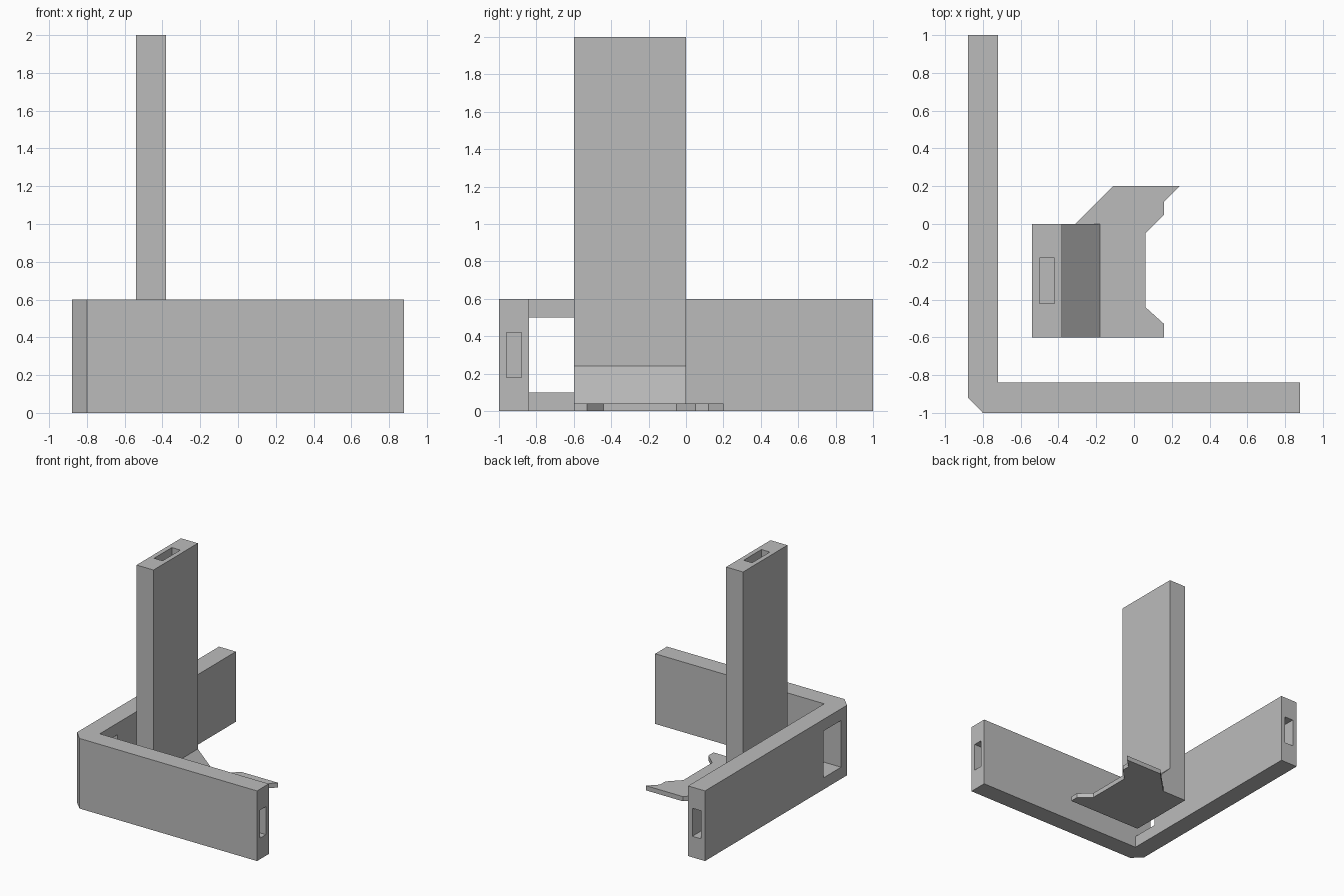
import bpy
import bmesh
from mathutils import Vector

cube = bpy.data.objects.get("Cube")
if cube:
    bpy.data.objects.remove(cube, do_unlink=True)

GREY = 0.5
grey = bpy.data.materials.new("plain grey")
grey.use_nodes = True
grey.diffuse_color = (GREY, GREY, GREY, 1)
grey.node_tree.nodes["Principled BSDF"].inputs["Base Color"].default_value = (GREY, GREY, GREY, 1)


def prism(name, outline, place, sweep):
    """Extrude a flat outline; place maps each outline pair into space."""
    bm = bmesh.new()
    face = bm.faces.new([bm.verts.new(place(a, b)) for a, b in outline])
    new = bmesh.ops.extrude_face_region(bm, geom=[face])["geom"]
    verts = [v for v in new if isinstance(v, bmesh.types.BMVert)]
    bmesh.ops.translate(bm, verts=verts, vec=Vector(sweep))
    bmesh.ops.recalc_face_normals(bm, faces=bm.faces[:])
    mesh = bpy.data.meshes.new(name)
    bm.to_mesh(mesh)
    bm.free()
    mesh.materials.append(grey)
    obj = bpy.data.objects.new(name, mesh)
    bpy.context.collection.objects.link(obj)
    return obj


def cut_box(target, name, low, high):
    """Subtract an axis-aligned box from the target and discard the cutter."""
    (x0, y0, z0), (x1, y1, z1) = low, high
    cutter = prism(name, [(x0, y0), (x1, y0), (x1, y1), (x0, y1)],
                   lambda x, y: (x, y, z0), (0, 0, z1 - z0))
    cutter.hide_render = True
    mod = target.modifiers.new(name, 'BOOLEAN')
    mod.operation = 'DIFFERENCE'
    mod.solver = 'EXACT'
    mod.object = cutter
    bpy.context.view_layer.update()
    graph = bpy.context.evaluated_depsgraph_get()
    result = bpy.data.meshes.new_from_object(target.evaluated_get(graph))
    target.modifiers.clear()
    target.data = result
    bpy.data.objects.remove(cutter, do_unlink=True)


HEIGHT = 0.6
DEPTH = 0.2   # depth of the blind slots

# L-shaped wall with a chamfered outer corner
wall = prism("corner_wall",
             [(-0.88, -0.92), (-0.80, -1), (0.88, -1), (0.88, -0.84),
              (-0.72, -0.84), (-0.72, 1), (-0.88, 1)],
             lambda x, y: (x, y, 0), (0, 0, HEIGHT))

# Window through the side wall, and a blind slot in each wall end
cut_box(wall, "window_cutter", (-1, -0.84, 0.1), (-0.6, -0.6, 0.5))
cut_box(wall, "front_slot_cutter", (0.88 - DEPTH, -0.96, 0.18), (1, -0.88, 0.42))
cut_box(wall, "side_slot_cutter", (-0.84, 1 - DEPTH, 0.18), (-0.76, 1.1, 0.42))

# Tall post with a sloping brace at its foot
post = prism("post",
             [(-0.54, 0), (-0.18, 0), (-0.18, 0.04), (-0.38, 0.24),
              (-0.38, 2), (-0.54, 2)],
             lambda x, z: (x, -0.6, z), (0, 0.6, 0))
cut_box(post, "post_slot_cutter", (-0.5, -0.42, 2 - DEPTH), (-0.42, -0.18, 2.1))

# Thin notched base plate
prism("base_plate",
      [(-0.18, -0.6), (0.16, -0.6), (0.16, -0.53), (0.06, -0.44),
       (0.06, -0.05), (0.16, 0.05), (0.16, 0.12), (0.24, 0.2),
       (-0.11, 0.2), (-0.31, 0), (-0.18, 0)],
      lambda x, y: (x, y, 0), (0, 0, 0.04))
